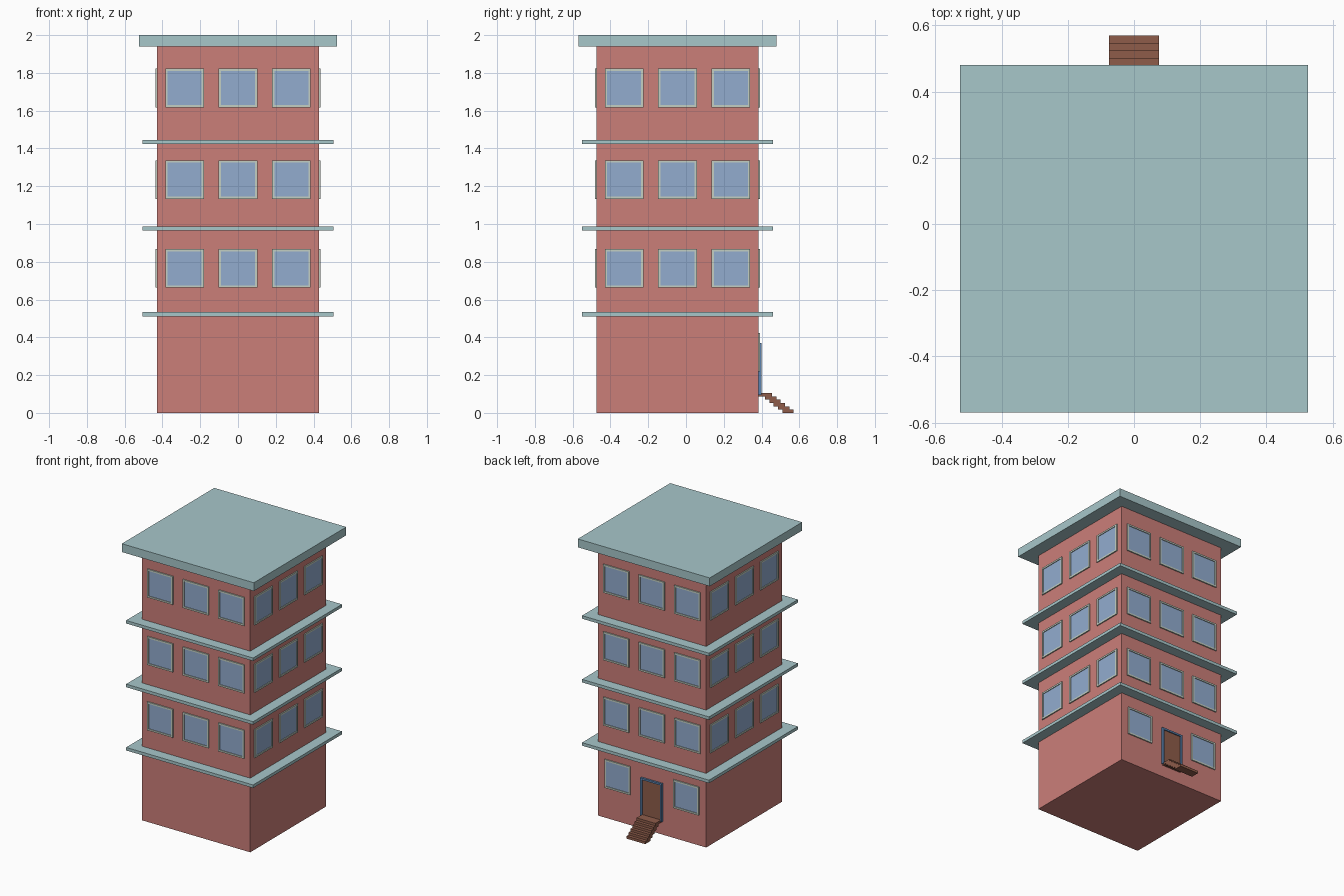
import bpy, bmesh
from math import pi
from mathutils import Matrix, Vector

if "Cube" in bpy.data.objects:
    bpy.data.objects.remove(bpy.data.objects["Cube"])

CY = -0.045      # tower centre in y
HALF = 0.43      # half width of the tower


def material(name, rgb):
    lin = [((c / 255 + 0.055) / 1.055) ** 2.4 for c in rgb]
    m = bpy.data.materials.new(name)
    m.diffuse_color = (*lin, 1)
    m.use_nodes = True
    m.node_tree.nodes["Principled BSDF"].inputs["Base Color"].default_value = m.diffuse_color
    return m


BRICK = material("brick", (203, 126, 121))
TRIM = material("trim", (167, 199, 202))
GLASS = material("glass", (146, 172, 207))
FRAME = material("window_frame", (196, 208, 196))
WOOD = material("wood", (142, 92, 74))
BLUE = material("door_frame", (92, 132, 176))


def finish(name, bm, mat, matrix):
    bmesh.ops.recalc_face_normals(bm, faces=bm.faces)
    me = bpy.data.meshes.new(name)
    bm.to_mesh(me)
    bm.free()
    me.materials.append(mat)
    ob = bpy.data.objects.new(name, me)
    ob.matrix_world = matrix
    bpy.context.collection.objects.link(ob)


def box(name, lo, hi, mat, matrix=Matrix()):
    lo, hi = Vector(lo), Vector(hi)
    bm = bmesh.new()
    bmesh.ops.create_cube(bm, size=1, matrix=Matrix.Translation((lo + hi) / 2)
                          @ Matrix.Diagonal((*(hi - lo), 1)))
    finish(name, bm, mat, matrix)


def slab(name, half, z0, z1, mat):
    box(name, (-half, CY - half, z0), (half, CY + half, z1), mat)


def prism(name, outline, y0, y1, mat, matrix):
    """Extrude an x-z outline along y."""
    bm = bmesh.new()
    face = bm.faces.new([bm.verts.new((x, y0, z)) for x, z in outline])
    new = bmesh.ops.extrude_face_region(bm, geom=[face])["geom"]
    bmesh.ops.translate(bm, vec=(0, y1 - y0, 0),
                        verts=[v for v in new if isinstance(v, bmesh.types.BMVert)])
    finish(name, bm, mat, matrix)


def ring(name, w, h, t, depth, mat, matrix):
    """Rectangular frame of bar width t, standing out from the wall."""
    bm = bmesh.new()
    loops = []
    for inset, y in ((0, 0), (0, -depth), (t, -depth), (t, 0)):
        a, b = w / 2 - inset, h / 2 - inset
        loops.append([bm.verts.new((x, y, z))
                      for x, z in ((-a, -b), (a, -b), (a, b), (-a, b))])
    for k in range(4):
        p, q = loops[k], loops[(k + 1) % 4]
        for i in range(4):
            j = (i + 1) % 4
            bm.faces.new((p[i], p[j], q[j], q[i]))
    finish(name, bm, mat, matrix)


def wall(k):
    """Local space of wall k: x along the wall, -y outward (0 front, 2 back)."""
    return (Matrix.Translation((0, CY, 0)) @ Matrix.Rotation(k * pi / 2, 4, 'Z')
            @ Matrix.Translation((0, -HALF, 0)))


def window(k, x, z):
    m = wall(k) @ Matrix.Translation((x, 0, z))
    ring("window_frame", 0.204, 0.204, 0.012, 0.008, FRAME, m)
    box("window_glass", (-0.091, -0.003, -0.091), (0.091, 0.002, 0.091), GLASS, m)


# Tower, floor ledges and flat roof
slab("tower", HALF, 0, 1.94, BRICK)
for z in (0.522, 0.977, 1.435):
    slab("ledge", 0.505, z - 0.011, z + 0.011, TRIM)
slab("roof", 0.525, 1.94, 2.0, TRIM)

# Upper windows on all four walls, ground floor windows at the back
for k in range(4):
    for z in (0.765, 1.235, 1.72):
        for x in (-0.283, 0, 0.283):
            window(k, x, z)
for x in (-0.273, 0.273):
    window(2, x, 0.32)

# Back door
back = wall(2)
w, t, z0, z1 = 0.085, 0.013, 0.095, 0.37
prism("door_frame", [(-w, z0), (-w, z1), (w, z1), (w, z0), (w - t, z0),
                     (w - t, z1 - t), (t - w, z1 - t), (t - w, z0)],
      0, -0.014, BLUE, back)
box("door", (t - w, -0.006, z0), (w - t, 0.002, z1 - t), WOOD, back)

# Open stair of overlapping treads
for i in range(6):
    y, top = 0.455 + 0.023 * i, 0.105 - 0.0175 * i
    box("stair_tread", (-0.075, y - 0.06 if i else 0.385, top - 0.0175),
        (0.075, y, top), WOOD)
